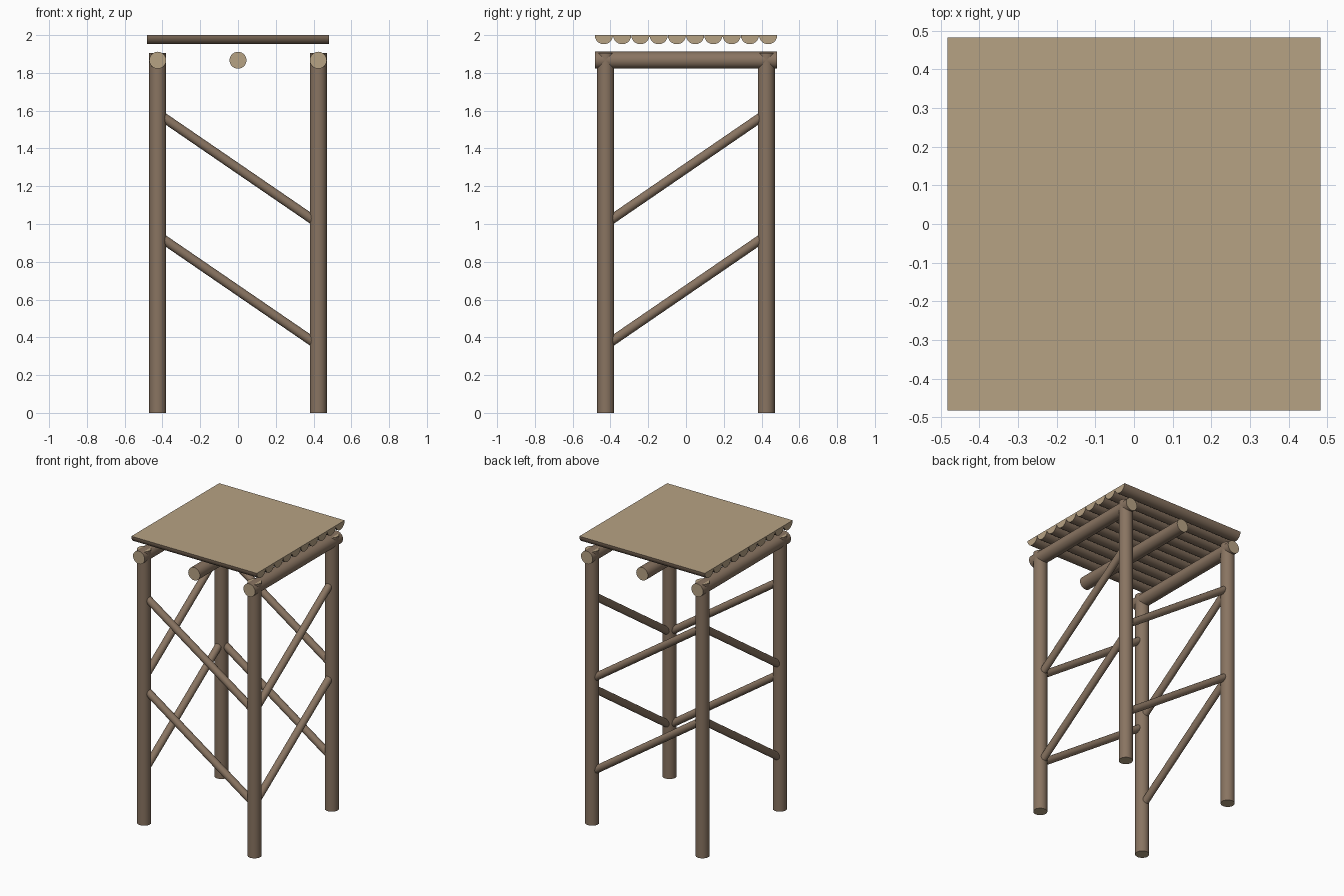
import bpy, bmesh, math
from mathutils import Vector

if "Cube" in bpy.data.objects:
    bpy.data.objects.remove(bpy.data.objects["Cube"])


def material(name, rgb):
    m = bpy.data.materials.new(name)
    m.diffuse_color = (*rgb, 1)
    m.use_nodes = True
    m.node_tree.nodes["Principled BSDF"].inputs["Base Color"].default_value = m.diffuse_color
    return m


BARK = material("bark", (0.25, 0.175, 0.12))
CUT = material("cut_wood", (0.47, 0.36, 0.23))


def finish(name, bm):
    me = bpy.data.meshes.new(name)
    bm.normal_update()
    bm.to_mesh(me)
    bm.free()
    me.materials.append(BARK)
    me.materials.append(CUT)
    ob = bpy.data.objects.new(name, me)
    bpy.context.collection.objects.link(ob)
    bpy.context.view_layer.objects.active = ob
    for o in bpy.context.selected_objects:
        o.select_set(False)
    ob.select_set(True)
    bpy.ops.object.shade_smooth_by_angle(angle=math.radians(35))
    return ob


def log(name, a, b, r, sides=24):
    """Round log between two points, with pale cut ends."""
    a, b = Vector(a), Vector(b)
    d = b - a
    bm = bmesh.new()
    bmesh.ops.create_cone(bm, cap_ends=True, segments=sides,
                          radius1=r, radius2=r, depth=d.length)
    for f in bm.faces:
        f.material_index = 1 if len(f.verts) > 4 else 0
    ob = finish(name, bm)
    ob.location = (a + b) / 2
    ob.rotation_euler = d.to_track_quat('Z', 'Y').to_euler()
    return ob


def half_log(name, y, r, half_len, top, seg=14):
    """Split log along x, flat side up."""
    bm = bmesh.new()
    ring = [bm.verts.new((-half_len,
                          y + r * math.cos(math.pi + math.pi * i / seg),
                          top + r * math.sin(math.pi + math.pi * i / seg)))
            for i in range(seg + 1)]
    face = bm.faces.new(ring)
    ext = bmesh.ops.extrude_face_region(bm, geom=[face])
    bmesh.ops.translate(bm, vec=(2 * half_len, 0, 0),
                        verts=[v for v in ext["geom"] if isinstance(v, bmesh.types.BMVert)])
    bmesh.ops.recalc_face_normals(bm, faces=bm.faces)
    bm.normal_update()
    for f in bm.faces:
        f.material_index = 1 if abs(f.normal.x) > 0.9 or f.normal.z > 0.9 else 0
    return finish(name, bm)


P, R, H = 0.425, 0.045, 0.483

# Four corner posts
for sx, xn in ((-1, "left"), (1, "right")):
    for sy, yn in ((-1, "front"), (1, "back")):
        log(f"post_{yn}_{xn}", (sx * P, sy * P, 0), (sx * P, sy * P, 1.906), R)

# Three beams under the deck
for x, n in ((-P, "left"), (0, "middle"), (P, "right")):
    log(f"beam_{n}", (x, -H, 1.867), (x, H, 1.867), R)

# Two diagonal braces per side, ends buried in the posts
rise = 0.685 * P
for z, lvl in ((0.648, "lower"), (1.294, "upper")):
    for s, yn, xn in ((-1, "front", "left"), (1, "back", "right")):
        log(f"brace_{yn}_{lvl}", (-P, s * P, z + rise), (P, s * P, z - rise), 0.025, 16)
        log(f"brace_{xn}_{lvl}", (s * P, -P, z - rise), (s * P, P, z + rise), 0.025, 16)

# Deck of ten split logs
N = 10
r = H / N
for i in range(N):
    half_log(f"deck_half_log_{i + 1}", -H + r * (2 * i + 1), r, H, 2.0)
